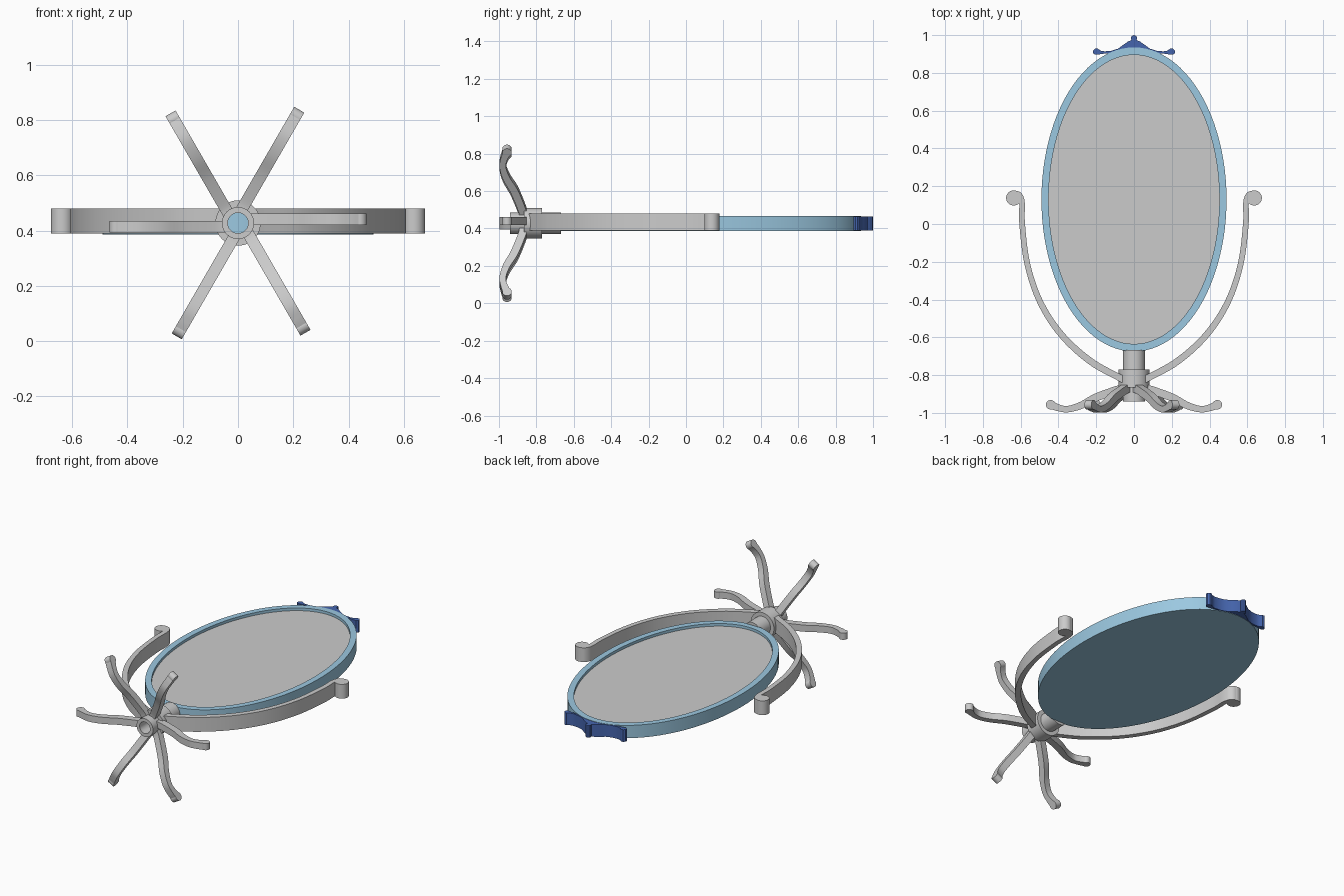
import bpy, bmesh, math
from mathutils import Matrix, Vector

if "Cube" in bpy.data.objects:
    bpy.data.objects.remove(bpy.data.objects["Cube"])

HUB_Z = 0.4275


def material(name, rgb):
    m = bpy.data.materials.new(name)
    m.diffuse_color = (*rgb, 1)
    m.use_nodes = True
    m.node_tree.nodes["Principled BSDF"].inputs["Base Color"].default_value = m.diffuse_color
    return m


def finish(bm, name, mat=None):
    bmesh.ops.recalc_face_normals(bm, faces=bm.faces)
    me = bpy.data.meshes.new(name)
    bm.to_mesh(me)
    bm.free()
    ob = bpy.data.objects.new(name, me)
    bpy.context.collection.objects.link(ob)
    if mat:
        me.materials.append(mat)
    bpy.ops.object.select_all(action='DESELECT')
    bpy.context.view_layer.objects.active = ob
    ob.select_set(True)
    bpy.ops.object.shade_smooth_by_angle(angle=math.radians(30))
    return ob


def spline(pts, n=8):
    # Catmull-Rom through tuples of any length
    p = [Vector(q) for q in pts]
    p = [2 * p[0] - p[1]] + p + [2 * p[-1] - p[-2]]
    out = []
    for a, b, c, d in zip(p, p[1:], p[2:], p[3:]):
        for i in range(n):
            t = i / n
            out.append(0.5 * (2 * b + (c - a) * t + (2 * a - 5 * b + 4 * c - d) * t * t
                              + (3 * b - a - 3 * c + d) * t ** 3))
    return out + [p[-2]]


def loft(bm, rings, closed=False):
    # rings of vertices joined by quads; capped when open
    n = len(rings[0])
    pairs = list(zip(rings, rings[1:])) + ([(rings[-1], rings[0])] if closed else [])
    for r, s in pairs:
        for i in range(n):
            bm.faces.new((r[i], r[(i + 1) % n], s[(i + 1) % n], s[i]))
    if not closed:
        bm.faces.new(rings[0])
        bm.faces.new(rings[-1])


def scroll_bar(name, pts, ball, z0, z1):
    # flat bar along a curve of (x, y, half width), ending in a round scroll
    bm = bmesh.new()
    path = spline(pts)
    rings = []
    for i, q in enumerate(path):
        d = path[min(i + 1, len(path) - 1)] - path[max(i - 1, 0)]
        nrm = Vector((-d.y, d.x)).normalized() * q.z
        rings.append([bm.verts.new((q.x + s * nrm.x, q.y + s * nrm.y, z))
                      for s, z in ((1, z0), (-1, z0), (-1, z1), (1, z1))])
    loft(bm, rings)
    x, y, r = ball
    bmesh.ops.create_cone(bm, cap_ends=True, segments=32, radius1=r, radius2=r, depth=z1 - z0,
                          matrix=Matrix.Translation((x, y, (z0 + z1) / 2)))
    return finish(bm, name)


def ellipse(bm, rx, ry, z, n=96):
    return [bm.verts.new((rx * math.cos(2 * math.pi * i / n),
                          0.13 + ry * math.sin(2 * math.pi * i / n), z)) for i in range(n)]


light_blue = material("light_blue", (0.33, 0.58, 0.75))
dark_blue = material("dark_blue", (0.06, 0.13, 0.42))

# oval frame with closed back and recessed front
bm = bmesh.new()
loft(bm, [ellipse(bm, *e) for e in ((0.49, 0.805, 0.386), (0.49, 0.805, 0.467),
                                    (0.452, 0.765, 0.467), (0.452, 0.765, 0.44))])
finish(bm, "mirror_frame", light_blue)

# glass
bm = bmesh.new()
loft(bm, [ellipse(bm, 0.452, 0.765, z) for z in (0.435, 0.45)])
finish(bm, "mirror_glass")

# crest ornament: mirrored outline, extruded
top = [(0, 1.0), (0.012, 0.995), (0.017, 0.983), (0.013, 0.974), (0.03, 0.967), (0.055, 0.95),
       (0.085, 0.928), (0.12, 0.917), (0.155, 0.914), (0.178, 0.918), (0.192, 0.929),
       (0.206, 0.929), (0.217, 0.918), (0.217, 0.905), (0.207, 0.896), (0.185, 0.898),
       (0.15, 0.903), (0.1, 0.905), (0.05, 0.91), (0, 0.912)]
outline = top + [(-x, y) for x, y in reversed(top[1:-1])]
bm = bmesh.new()
loft(bm, [[bm.verts.new((x, y, z)) for x, y in outline] for z in (0.388, 0.465)])
finish(bm, "crest_ornament", dark_blue)

# hollow hub around the y axis
profile = [(0.037, -0.94), (0.058, -0.94), (0.058, -0.865), (0.082, -0.865),
           (0.082, -0.77), (0.058, -0.77), (0.058, -0.668), (0.037, -0.668)]
bm = bmesh.new()
loft(bm, [[bm.verts.new((r * math.cos(a), y, HUB_Z + r * math.sin(a))) for r, y in profile]
          for a in (2 * math.pi * i / 48 for i in range(48))], closed=True)
finish(bm, "hub")

# side arms
arm = [(0.055, -0.825, 0.018), (0.23, -0.727, 0.018), (0.385, -0.585, 0.017), (0.498, -0.41, 0.016),
       (0.565, -0.21, 0.015), (0.592, 0, 0.015), (0.593, 0.11, 0.015), (0.608, 0.152, 0.016),
       (0.637, 0.162, 0.016)]
for side, s in (("right", 1), ("left", -1)):
    scroll_bar(side + "_arm", [(s * x, y, w) for x, y, w in arm],
               (s * 0.637, 0.138, 0.04), 0.39, 0.481)

# six pinwheel legs
leg = [(0.045, -0.868, 0.022), (0.09, -0.878, 0.021), (0.2, -0.918, 0.021), (0.28, -0.96, 0.019),
       (0.35, -0.98, 0.017), (0.4, -0.973, 0.018), (0.441, -0.957, 0.022)]
for k in range(6):
    ob = scroll_bar(f"leg_{k + 1}", leg, (0.441, -0.957, 0.025), -0.008, 0.034)
    ob.matrix_world = Matrix.Translation((0, 0, HUB_Z)) @ Matrix.Rotation(-k * math.pi / 3, 4, 'Y')
